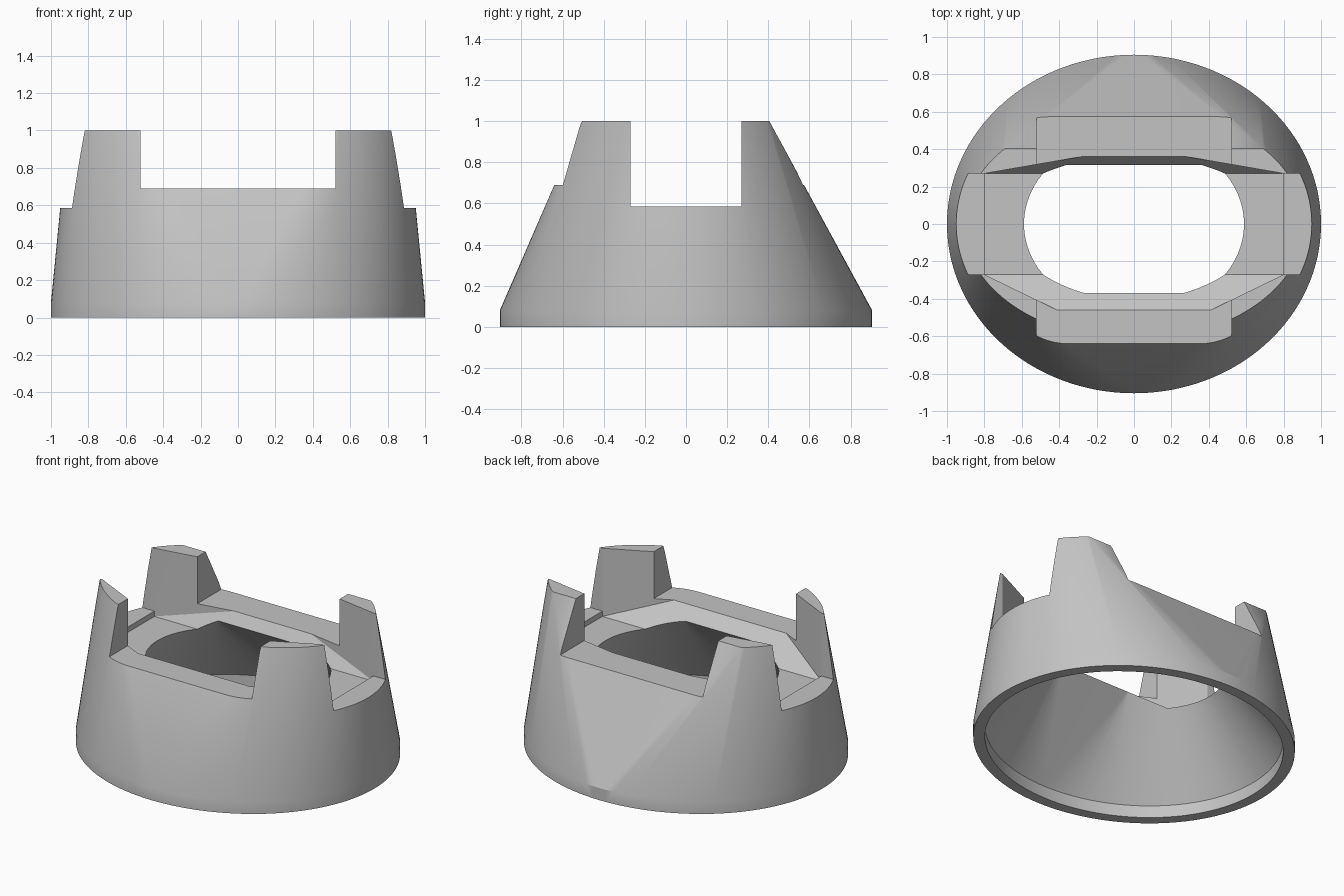
import bpy, bmesh, math

if "Cube" in bpy.data.objects:
    bpy.data.objects.remove(bpy.data.objects["Cube"], do_unlink=True)

SEGMENTS = 128

grey = bpy.data.materials.new("plain_grey")
grey.use_nodes = True
colour = (0.55, 0.55, 0.55, 1)
grey.diffuse_color = colour
grey.node_tree.nodes["Principled BSDF"].inputs["Base Color"].default_value = colour


def ellipse(a, b, z, back=9, front=-9):
    """Ellipse outline, cut straight across at the back and front."""
    points = []
    for i in range(SEGMENTS):
        t = math.tau * i / SEGMENTS
        x, y = a * math.cos(t), b * math.sin(t)
        if front < y < back:
            points.append((x, y, z))
    for y in (back, front):
        if abs(y) < b:
            x = a * math.sqrt(1 - (y / b) ** 2)
            points += [(x, y, z), (-x, y, z)]
    return points


def hull(name, points):
    """Solid stretched around a set of outlines."""
    bm = bmesh.new()
    for p in points:
        bm.verts.new(p)
    result = bmesh.ops.convex_hull(bm, input=bm.verts)
    loose = {g for g in result["geom_interior"] + result["geom_unused"]
             if isinstance(g, bmesh.types.BMVert)}
    bmesh.ops.delete(bm, geom=list(loose), context="VERTS")
    bmesh.ops.dissolve_limit(bm, angle_limit=0.002, verts=bm.verts, edges=bm.edges)
    bmesh.ops.recalc_face_normals(bm, faces=bm.faces)
    mesh = bpy.data.meshes.new(name)
    bm.to_mesh(mesh)
    bm.free()
    mesh.materials.append(grey)
    obj = bpy.data.objects.new(name, mesh)
    bpy.context.collection.objects.link(obj)
    return obj


def box(name, x, y, low, high):
    return hull(name, [(sx * x, sy * y, z) for sx in (-1, 1)
                       for sy in (-1, 1) for z in (low, high)])


def mirrored(x, y, z):
    return [(x, y, z), (-x, y, z)]


# Tapered outer body: oval foot blending into a top with flat front and back
body = hull("oval_collar", ellipse(1, 0.905, 0) + ellipse(1, 0.905, 0.08)
            + ellipse(0.91, 0.62, 1, 0.405, -0.505))

# Basin between the towers: flat floor with sloping front and back
basin = []
for x, y, z in ((0.8, 0.27, 0.55), (0.8, -0.27, 0.55),
                (0.28, 0.36, 0.69), (0.41, -0.46, 0.69)):
    basin += mirrored(x, y, z) + mirrored(x, y, 1.2)

cutters = [
    box("side_notches", 1.5, 0.27, 0.585, 1.3),
    box("front_back_notches", 0.52, 1.5, 0.69, 1.3),
    hull("basin", basin),
    # Hollow underside, narrowing up to the opening in the basin
    hull("hollow", ellipse(0.93, 0.835, -0.1) + ellipse(0.93, 0.835, 0.08)
         + ellipse(0.53, 0.42, 0.63, 0.305, -0.365)),
    # Upper part of the opening
    hull("opening", ellipse(0.53, 0.42, 0.629, 0.305, -0.365)
         + ellipse(0.53, 0.42, 1.1, 0.305, -0.365)),
]

bpy.context.view_layer.objects.active = body
for cutter in cutters:
    cutter.hide_render = True
    cut = body.modifiers.new("cut", "BOOLEAN")
    cut.operation = "DIFFERENCE"
    cut.solver = "EXACT"
    cut.object = cutter
    bpy.ops.object.modifier_apply(modifier=cut.name)
    bpy.data.objects.remove(cutter, do_unlink=True)

# Smooth walls, sharp rims
bpy.ops.object.select_all(action="DESELECT")
body.select_set(True)
bpy.ops.object.shade_smooth_by_angle(angle=math.radians(25))
